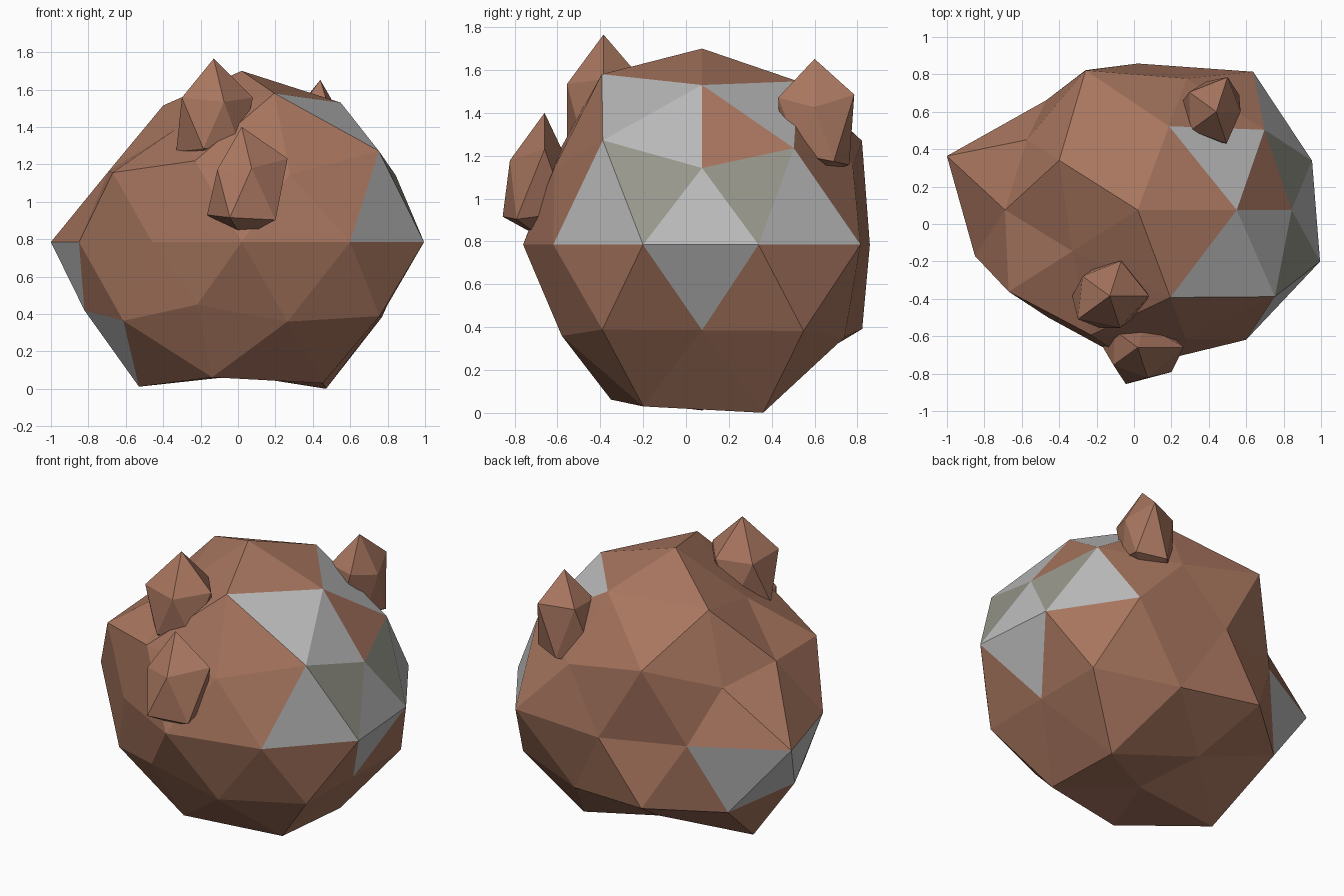
import bpy, bmesh, math
from mathutils import Vector

if "Cube" in bpy.data.objects:
    bpy.data.objects.remove(bpy.data.objects["Cube"])


def material(name, rgb):
    m = bpy.data.materials.new(name)
    m.diffuse_color = (*rgb, 1)
    m.use_nodes = True
    m.node_tree.nodes["Principled BSDF"].inputs["Base Color"].default_value = m.diffuse_color
    return m


brown = material("brown rock", (0.39, 0.18, 0.114))
grey = material("grey stone", (0.50, 0.50, 0.50))
olive = material("weathered grey", (0.31, 0.31, 0.262))


def direction(az, z):
    h = math.sqrt(1 - z * z)
    return Vector((h * math.cos(math.radians(az)), h * math.sin(math.radians(az)), z))


def rock(name, subdiv, centre, scale, radii, mats, patches=()):
    """Icosphere with each vertex pushed in or out; radii run ring by ring, top to bottom."""
    bm = bmesh.new()
    bmesh.ops.create_icosphere(bm, subdivisions=subdiv, radius=1)
    # paint the faces nearest to the given directions
    for az, z, index in patches:
        d = direction(az, z)
        f = max(bm.faces, key=lambda f: f.calc_center_median().normalized().dot(d))
        f.material_index = index
    key = lambda v: (-round(v.co.z, 2),
                     round(math.degrees(math.atan2(v.co.y, v.co.x))) % 360)
    for v, r in zip(sorted(bm.verts, key=key), radii):
        v.co = Vector(centre) + Vector(a * s * r for a, s in zip(v.co, scale))
    me = bpy.data.meshes.new(name)
    bm.to_mesh(me)
    bm.free()
    for m in mats:
        me.materials.append(m)
    ob = bpy.data.objects.new(name, me)
    bpy.context.collection.objects.link(ob)
    return ob


# main boulder with bare grey patches on the right and lower left
boulder_radii = [
    1.052,
    1.007, 1.03, 0.987, 0.82, 1.075,
    0.985, 1.06, 0.834, 0.95, 1.065,
    0.92, 0.95, 0.82, 0.954, 0.93,
    0.98, 1.05, 0.90, 0.833, 1.073, 0.915, 0.816, 0.96, 0.986, 1.025,
    1.035, 1.01, 0.94, 0.86, 1.018,
    0.873, 0.945, 0.965, 0.92, 0.93,
    1.06, 0.84, 1.045, 0.977, 1.02,
    0.82]
patches = [(324, .743, 1), (36, .743, 1), (-13.3, .608, 1),
           (-17.7, .324, 2), (17.7, .324, 2), (0, .149, 1),
           (324, .175, 1), (36, .175, 1), (0, -.175, 1),
           (180, -.149, 1), (162.3, -.324, 1), (144, -.175, 1), (193.3, -.608, 1)]
rock("boulder", 2, (0.02, 0.075, 0.785), (1, 0.87, 0.87),
     boulder_radii, [brown, grey, olive], patches)

# three small pointed lumps
rock("upper_front_lump", 1, (-0.13, -0.385, 1.41), (1, 1, 1.4),
     [.254, .235, .22, .20, .235, .20, .2, .2, .224, .2, .2, .2], [brown])
rock("lower_front_lump", 1, (0.02, -0.66, 1.06), (1, 1, 1.4),
     [.243, .274, .14, .17, .18, .19, .2, .17, .207, .23, .25, .18], [brown])
rock("back_lump", 1, (0.44, 0.6, 1.31), (1, 1, 1.8),
     [.19, .145, .218, .2, .19, .2, .17, .19, .25, .18, .13, .1], [brown])
